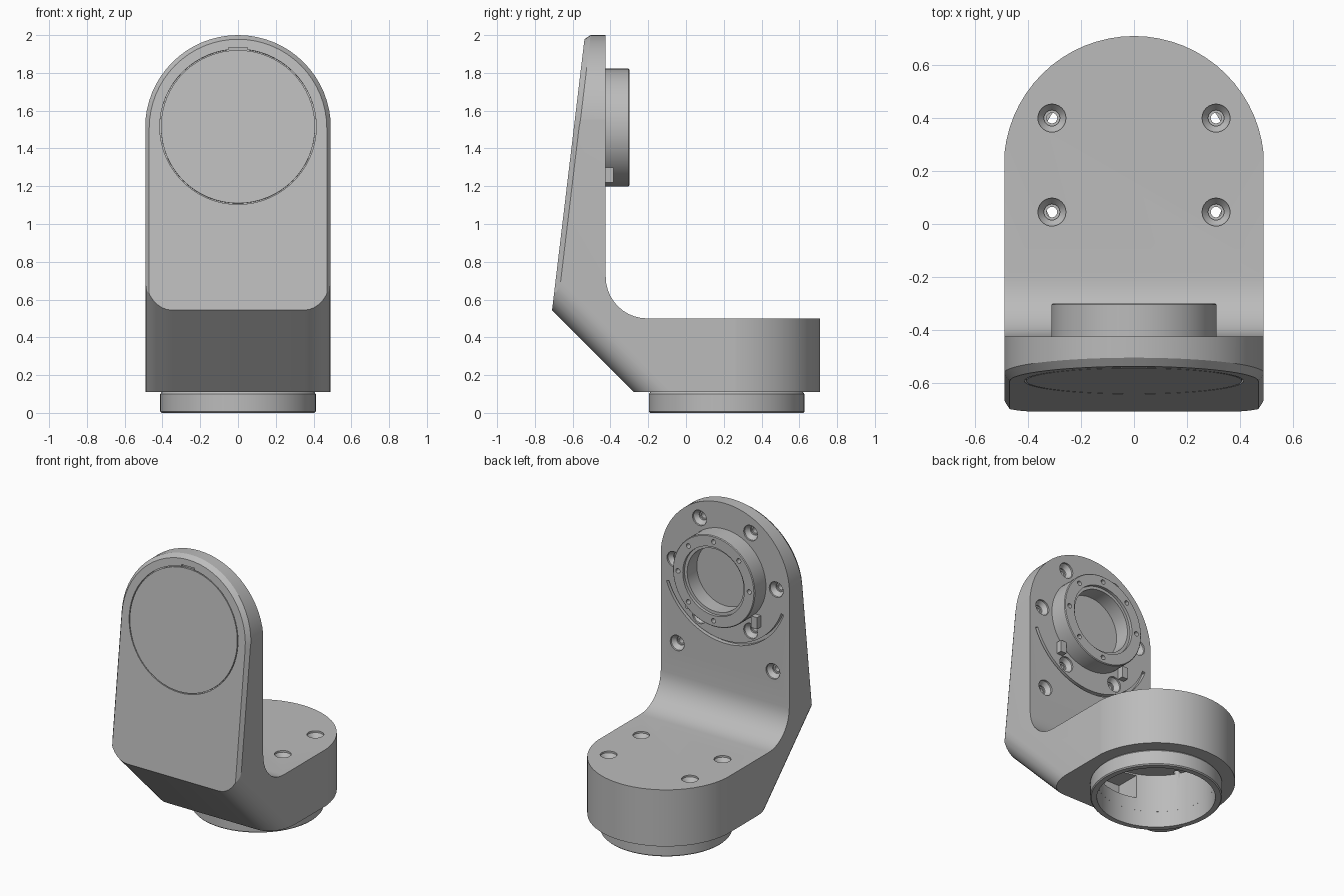
import bpy, bmesh
from math import sin, cos, pi, radians, atan
from mathutils import Matrix, Vector

if "Cube" in bpy.data.objects:
    bpy.data.objects.remove(bpy.data.objects["Cube"])

grey = bpy.data.materials.new("painted grey")
grey.use_nodes = True
grey.diffuse_color = (0.5, 0.5, 0.5, 1)
grey.node_tree.nodes["Principled BSDF"].inputs["Base Color"].default_value = (0.5, 0.5, 0.5, 1)

HALF = 0.49                 # half width of the bracket
BACK = -0.425               # back face of the upright
HUB_Z = 1.51                # height of the joint axis
BASE_Y = 0.215              # centre of the lower joint
LEAN = 0.1196               # lean of the front panel
UP = Matrix()
REAR = Matrix.Rotation(radians(-90), 4, 'X')
FRONT = Matrix.Rotation(radians(90) - atan(LEAN), 4, 'X')


def panel_y(z):
    return -0.535 - (2 - z) * LEAN


def finish(name, bm):
    bmesh.ops.remove_doubles(bm, verts=bm.verts, dist=1e-5)
    bmesh.ops.recalc_face_normals(bm, faces=bm.faces)
    mesh = bpy.data.meshes.new(name)
    bm.to_mesh(mesh)
    bm.free()
    mesh.materials.append(grey)
    obj = bpy.data.objects.new(name, mesh)
    bpy.context.collection.objects.link(obj)
    return obj


def loft(name, loops):
    """Skin closed loops of points and cap both ends."""
    bm = bmesh.new()
    rows = [[bm.verts.new(p) for p in loop] for loop in loops]
    n = len(rows[0])
    for a, b in zip(rows, rows[1:]):
        for i in range(n):
            j = (i + 1) % n
            bm.faces.new((a[i], a[j], b[j], b[i]))
    bm.faces.new(rows[0])
    bm.faces.new(rows[-1])
    return finish(name, bm)


def lathe(name, profile, loc, turn=UP, start=0, sweep=360, steps=48):
    """Revolve a closed (radius, height) profile about a turned axis."""
    bm = bmesh.new()
    place = Matrix.Translation(loc) @ turn
    rows = []
    for k in range(steps + 1):
        a = radians(start + sweep * k / steps)
        rows.append([bm.verts.new(place @ Vector((r * cos(a), r * sin(a), h))) for r, h in profile])
    n = len(profile)
    for a, b in zip(rows, rows[1:]):
        for i in range(n):
            j = (i + 1) % n
            bm.faces.new((a[i], a[j], b[j], b[i]))
    if sweep < 360:
        bm.faces.new(rows[0])
        bm.faces.new(rows[-1])
    return finish(name, bm)


def ring(inner, outer, low, high):
    return [(inner, low), (outer, low), (outer, high), (inner, high)]


def box(name, loc, size):
    bm = bmesh.new()
    bmesh.ops.create_cube(bm, size=1, matrix=Matrix.Translation(loc) @ Matrix.Diagonal((*size, 1)))
    return finish(name, bm)


def combine(target, tool, operation='DIFFERENCE'):
    mod = target.modifiers.new("cut", 'BOOLEAN')
    mod.operation, mod.object, mod.solver = operation, tool, 'EXACT'
    bpy.context.view_layer.objects.active = target
    bpy.ops.object.modifier_apply(modifier=mod.name)
    bpy.data.objects.remove(tool)


def smooth(obj):
    bpy.ops.object.select_all(action='DESELECT')
    obj.select_set(True)
    bpy.context.view_layer.objects.active = obj
    bpy.ops.object.shade_smooth_by_angle(angle=radians(28))


def arch(radius, centre, bottom):
    """Straight-sided outline with a semicircular end."""
    pts = [(radius * cos(pi * k / 32), centre + radius * sin(pi * k / 32)) for k in range(33)]
    return pts + [(-radius, bottom), (radius, bottom)]


# Bracket: L-shaped side profile with a filleted inner corner
side = [(-1.05, 2.1), (BACK, 2.1)]
side += [(-0.205 - 0.22 * cos(a), 0.72 - 0.22 * sin(a)) for a in [pi / 2 * k / 10 for k in range(11)]]
side += [(0.8, 0.5), (0.8, 0.11), (-0.275, 0.11), (-1.05, 0.885)]
bracket = loft("bracket", [[(x, y, z) for y, z in side] for x in (-HALF, HALF)])

# Rounded edges along the sloping underside
bm = bmesh.new()
bm.from_mesh(bracket.data)
slope = [e for e in bm.edges if abs(e.verts[0].co.x - e.verts[1].co.x) < 0.01
         and all(abs(v.co.y + v.co.z + 0.165) < 0.001 for v in e.verts)]
bmesh.ops.bevel(bm, geom=slope, offset=0.14, offset_type='OFFSET', segments=8,
                profile=0.5, affect='EDGES')
bm.to_mesh(bracket.data)
bm.free()

# Round the base in plan, then the upright with its chamfered leaning panel
R = HALF + 0.002
combine(bracket, loft("base_outline", [[(x, y, z) for x, y in arch(R, 0.71 - R, -1.3)]
                                       for z in (-0.3, 2.4)]), 'INTERSECT')
wide, inset = arch(R, 2 - R, -0.2), arch(R - 0.022, 2 - R, -0.2)
combine(bracket, loft("upright_outline", [
    [(x, 1.5, z) for x, z in wide],
    [(x, panel_y(z) + 0.03, z) for x, z in wide],
    [(x, panel_y(z), z) for x, z in inset]]), 'INTERSECT')

# Hollow underside with a cable passage towards the upright
combine(bracket, lathe("bore", [(0, 0), (0.37, 0), (0.37, 0.37), (0, 0.37)], (0, BASE_Y, 0)))
combine(bracket, box("passage", (0, -0.18, 0.28), (0.26, 0.24, 0.16)))


# Countersunk screw holes
def screw(loc, turn, depth):
    combine(bracket, lathe("screw", [
        (0, 0.02), (0.053, 0.02), (0.053, -0.012), (0.03, -0.04), (0.03, -0.05),
        (0.02, -0.05), (0.02, -depth), (0, -depth)], loc, turn, steps=24))


for sx in (-1, 1):
    for y in (0.045, 0.4):
        screw((sx * 0.31, y, 0.5), UP, 0.16)
    screw((sx * 0.365, BACK, 0.94), REAR, 0.08)
for k in range(6):
    a = k * pi / 3
    screw((0.39 * cos(a), BACK, HUB_Z + 0.39 * sin(a)), REAR, 0.08)

# Curved relief below the joint, and the seam of the round front cover
combine(bracket, lathe("relief", ring(0.455, 0.475, -0.03, 0.02), (0, BACK, HUB_Z),
                       REAR, start=20, sweep=140))
cover = (0, panel_y(1.515), 1.515)
combine(bracket, lathe("seam", ring(0.408, 0.414, -0.012, 0.02), cover, FRONT, steps=64))
combine(bracket, box("pry_slot", (0, panel_y(1.927), 1.927), (0.1, 0.03, 0.016)))
smooth(bracket)

# Lower collar
collar = lathe("lower_collar", [(0.37, 0), (0.405, 0), (0.412, 0.007), (0.412, 0.1),
                                (0.4, 0.115), (0.37, 0.115)], (0, BASE_Y, 0), steps=64)
smooth(collar)

# Rear joint flange with a stepped bore and a circle of small holes
flange = lathe("rear_flange", [(0.215, -0.01), (0.312, -0.01), (0.312, 0.12), (0.307, 0.125),
                               (0.235, 0.125), (0.235, 0.105), (0.215, 0.105)],
               (0, BACK, HUB_Z), REAR, steps=64)
for k in range(8):
    a = k * pi / 4 + pi / 2
    combine(flange, lathe("pin_hole", [(0, -0.04), (0.016, -0.04), (0.016, 0.02), (0, 0.02)],
                          (0.272 * cos(a), BACK + 0.125, HUB_Z + 0.272 * sin(a)), REAR, steps=16))
smooth(flange)

# Stop tabs beside the flange
for sx, label in ((1, "left"), (-1, "right")):
    box(label + "_stop_tab", (sx * 0.25, BACK + 0.018, 1.26), (0.045, 0.044, 0.08))
